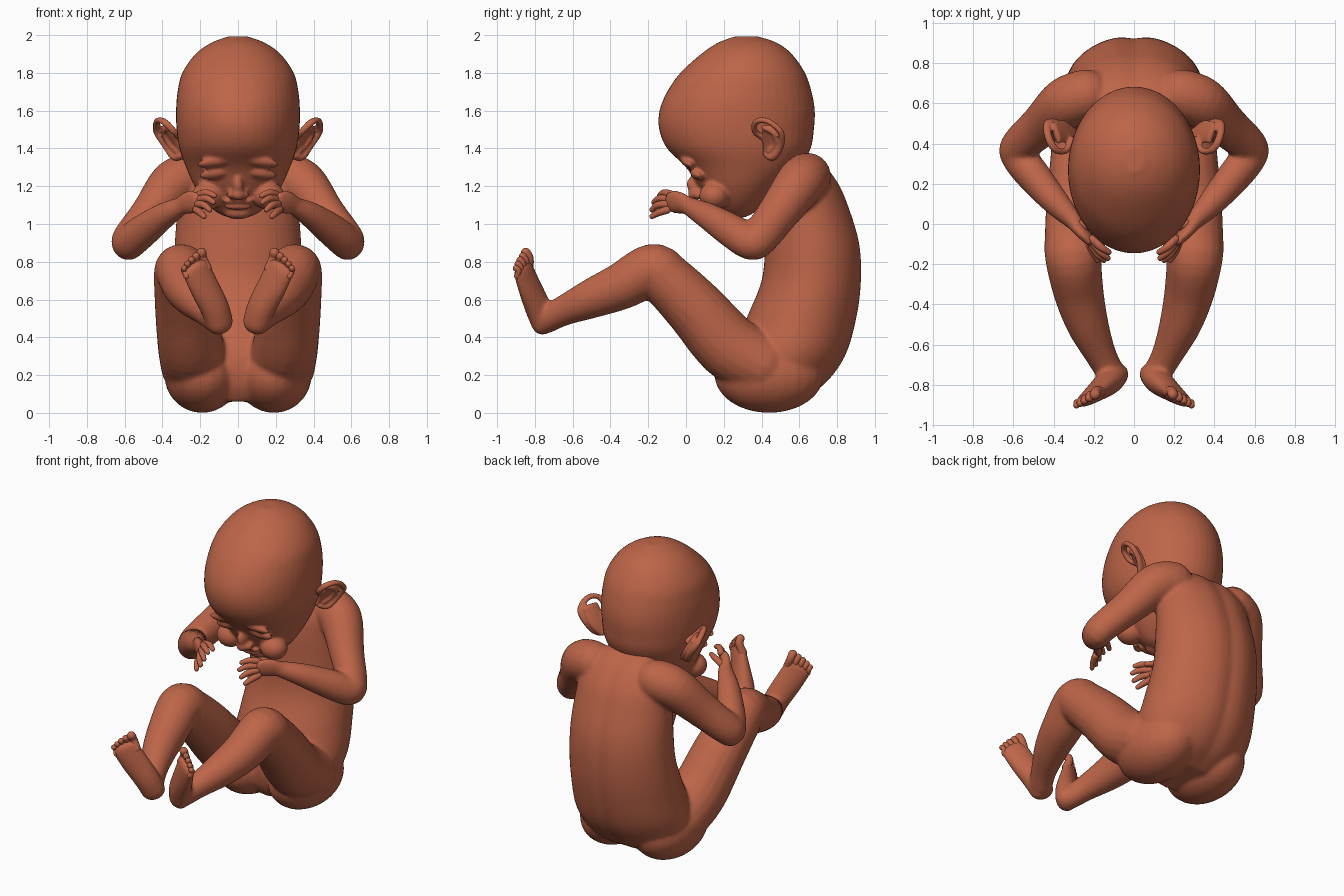
import bpy, bmesh, math
from mathutils import Vector, Matrix

skin = bpy.data.materials.new("skin")
skin.diffuse_color = (0.51, 0.13, 0.065, 1)


def spline(pts, n):
    """Catmull-Rom through tuples of any length."""
    out = []
    for i in range(len(pts) - 1):
        a, b, c, d = (pts[min(max(i + k, 0), len(pts) - 1)] for k in (-1, 0, 1, 2))
        for j in range(n):
            t = j / n
            out.append([0.5 * (2 * q + (r - p) * t + (2 * p - 5 * q + 4 * r - s) * t * t
                        + (3 * q - p - 3 * r + s) * t ** 3) for p, q, r, s in zip(a, b, c, d)])
    return out + [list(pts[-1])]


def skin_rings(bm, rings, mirror=1):
    """Join rings of points with quads and close both ends."""
    vs = [[bm.verts.new((p.x * mirror, p.y, p.z)) for p in r] for r in rings]
    for r0, r1 in zip(vs, vs[1:]):
        for i in range(len(r0)):
            k = (i + 1) % len(r0)
            bm.faces.new((r0[i], r0[k], r1[k], r1[i]))
    bm.faces.new(vs[0])
    bm.faces.new(vs[-1])


def tube(bm, pts, hint=(1, 0, 0), sides=(1, -1), seg=20, n=5):
    """Round-capped limb; points are x, y, z, half-width along hint, half-thickness."""
    path = spline(pts, n)
    pos = [Vector(p[:3]) for p in path]
    rings = []
    for i, p in enumerate(path):
        t = (pos[min(i + 1, len(pos) - 1)] - pos[max(i - 1, 0)]).normalized()
        a = Vector(hint)
        a = (a - t * a.dot(t)).normalized()
        b = t.cross(a)
        end = -1 if i == 0 else 1 if i == len(path) - 1 else 0
        caps = [0] if end == 0 else [75, 50, 25, 0] if end < 0 else [0, 25, 50, 75]
        for c in caps:
            c = math.radians(c)
            o = pos[i] + t * end * min(p[3], p[4]) * math.sin(c)
            s = math.cos(c)
            rings.append([o + (a * p[3] * math.cos(u) + b * p[4] * math.sin(u)) * s
                          for u in (2 * math.pi * k / seg for k in range(seg))])
    for m in sides:
        skin_rings(bm, rings, m)


def slices(bm, rows, groove=0, seg=48):
    """Horizontal sections; rows are z, front y, back y, half-width."""
    rings = []
    for z, f, k, w in spline(rows, 5):
        ring = []
        for i in range(seg):
            u = 2 * math.pi * i / seg
            x, y = w * math.cos(u), (f + k) / 2 + (k - f) / 2 * math.sin(u)
            if math.sin(u) > 0:
                y -= groove * math.exp(-(x / 0.05) ** 2)
            ring.append(Vector((x, y, z)))
        rings.append(ring)
    skin_rings(bm, rings)


def ball(bm, c, r, sides=(1, -1), rot=(0, 0, 0)):
    for m in sides:
        mat = (Matrix.Diagonal((m, 1, 1, 1)) @ Matrix.Translation(c)
               @ Matrix.Rotation(rot[0], 4, 'X') @ Matrix.Rotation(rot[2], 4, 'Z')
               @ Matrix.Diagonal((*r, 1)))
        bmesh.ops.create_uvsphere(bm, u_segments=24, v_segments=16, radius=1, matrix=mat)


def finish(bm, name, voxel=0, smooth=0):
    bmesh.ops.recalc_face_normals(bm, faces=bm.faces)
    for f in bm.faces:
        f.smooth = True
    me = bpy.data.meshes.new(name)
    bm.to_mesh(me)
    bm.free()
    me.materials.append(skin)
    ob = bpy.data.objects.new(name, me)
    bpy.context.collection.objects.link(ob)
    if voxel:
        r = ob.modifiers.new("blend", 'REMESH')
        r.mode, r.voxel_size, r.use_smooth_shade = 'VOXEL', voxel, True
        s = ob.modifiers.new("soften", 'SMOOTH')
        s.factor, s.iterations = 0.5, smooth
    return ob


# body: torso, hips, limbs blended into one skin
bm = bmesh.new()
slices(bm, [(1.37, .57, .65, .14), (1.32, .50, .73, .25), (1.22, .45, .81, .31), (1.1, .43, .865, .32),
            (.9, .42, .925, .335), (.7, .40, .935, .345), (.5, .32, .91, .36), (.3, .24, .85, .37),
            (.15, .25, .74, .31), (.06, .30, .60, .17)], groove=.015)
ball(bm, (.19, .44, .20), (.20, .29, .20))
ball(bm, (0, .50, 1.30), (.17, .16, .16), sides=(1,))
# leg
tube(bm, [(.22, .40, .25, .19, .17), (.25, .23, .35, .175, .175), (.275, .05, .55, .165, .16),
          (.295, -.10, .70, .15, .145), (.30, -.18, .755, .14, .14), (.275, -.34, .672, .125, .125),
          (.23, -.50, .605, .105, .105), (.165, -.65, .54, .078, .08), (.115, -.74, .495, .07, .075)])
# foot
tube(bm, [(.095, -.755, .475, .075, .06), (.125, -.785, .56, .08, .065), (.18, -.83, .67, .085, .05),
          (.225, -.865, .765, .085, .035)], hint=(.8, -.45, -.3))
# arm
tube(bm, [(.24, .64, 1.25, .13, .13), (.34, .60, 1.21, .13, .13), (.46, .49, 1.06, .105, .11),
          (.57, .39, .93, .09, .10), (.575, .34, .905, .088, .095), (.50, .24, .965, .085, .09),
          (.39, .11, 1.045, .068, .07), (.30, .015, 1.095, .045, .05)])
# palm
tube(bm, [(.31, .02, 1.095, .045, .038), (.26, -.04, 1.115, .062, .032), (.215, -.085, 1.115, .06, .024)],
     hint=(0, -.25, 1))
finish(bm, "body", .012, 8)

# head with nose, lids, lips and cheeks
bm = bmesh.new()
slices(bm, [(1.035, .24, .31, .05), (1.06, .18, .36, .11), (1.12, .12, .43, .175), (1.2, .065, .51, .23),
            (1.3, .0, .60, .275), (1.4, -.10, .66, .31), (1.5, -.142, .677, .325), (1.6, -.14, .682, .328),
            (1.7, -.10, .665, .32), (1.8, -.03, .63, .295), (1.9, .08, .56, .225), (1.96, .17, .48, .14),
            (1.993, .26, .38, .05)])
ball(bm, (.13, .055, 1.265), (.075, .035, .026), rot=(-.6, 0, .25))
ball(bm, (.13, .005, 1.325), (.09, .035, .022), rot=(-.6, 0, .25))
ball(bm, (.16, .15, 1.15), (.085, .08, .075))
ball(bm, (0, .045, 1.19), (.03, .035, .06), sides=(1,), rot=(.5, 0, 0))
ball(bm, (0, .045, 1.155), (.035, .035, .03), sides=(1,))
ball(bm, (.035, .065, 1.155), (.024, .03, .022))
ball(bm, (0, .115, 1.12), (.08, .03, .014), sides=(1,))
ball(bm, (0, .13, 1.09), (.07, .03, .014), sides=(1,))
ball(bm, (0, .21, 1.06), (.075, .05, .035), sides=(1,))
finish(bm, "head", .01, 4)

# ears: rolled rim, inner fold, dish and lobe
bm = bmesh.new()
tube(bm, [(.305, .42, 1.45, .016, .016), (.34, .365, 1.49, .018, .016), (.39, .37, 1.54, .02, .016),
          (.425, .43, 1.545, .02, .016), (.43, .50, 1.49, .02, .016), (.385, .505, 1.42, .02, .016),
          (.335, .465, 1.355, .024, .02), (.30, .43, 1.36, .02, .016)], seg=12)
tube(bm, [(.375, .41, 1.51, .012, .012), (.395, .465, 1.48, .014, .014), (.36, .475, 1.42, .014, .014),
          (.325, .44, 1.385, .014, .014)], seg=12)
tube(bm, [(.29, .44, 1.36, .04, .015), (.335, .46, 1.43, .06, .015), (.385, .455, 1.51, .055, .015)],
     hint=(.35, .9, 0), seg=16)
finish(bm, "ears", .008, 2)

# fingers: knuckle, middle, tip
bm = bmesh.new()
for k, m, t in [((.205, -.075, 1.155), (.165, -.115, 1.165), (.125, -.14, 1.15)),
                ((.205, -.09, 1.13), (.165, -.14, 1.135), (.13, -.17, 1.115)),
                ((.21, -.10, 1.105), (.18, -.15, 1.10), (.15, -.18, 1.075)),
                ((.22, -.10, 1.075), (.20, -.145, 1.06), (.18, -.18, 1.04)),
                ((.27, .0, 1.12), (.20, -.02, 1.14), (.145, -.06, 1.135))]:
    tube(bm, [(*k, .021, .021), (*m, .019, .019), (*t, .014, .014)], hint=(0, 0, 1), seg=12, n=4)
finish(bm, "fingers")

# toes: big toe inside, fanning to the small toe
bm = bmesh.new()
axis, across = Vector((.12, -.06, .36)).normalized(), Vector((.8, -.45, -.3)).normalized()
for off, length, r in [(-.06, .09, .027), (-.022, .083, .021), (.011, .073, .019),
                       (.041, .06, .018), (.068, .045, .017)]:
    base = Vector((.215, -.862, .745)) + across * off
    mid = base + axis * length * .65 + Vector((.004, .012, 0))
    tip = base + axis * length
    tube(bm, [(*base, r, r), (*mid, r * .9, r * .9), (*tip, r, r * .95)], hint=across, seg=12, n=4)
finish(bm, "toes")
